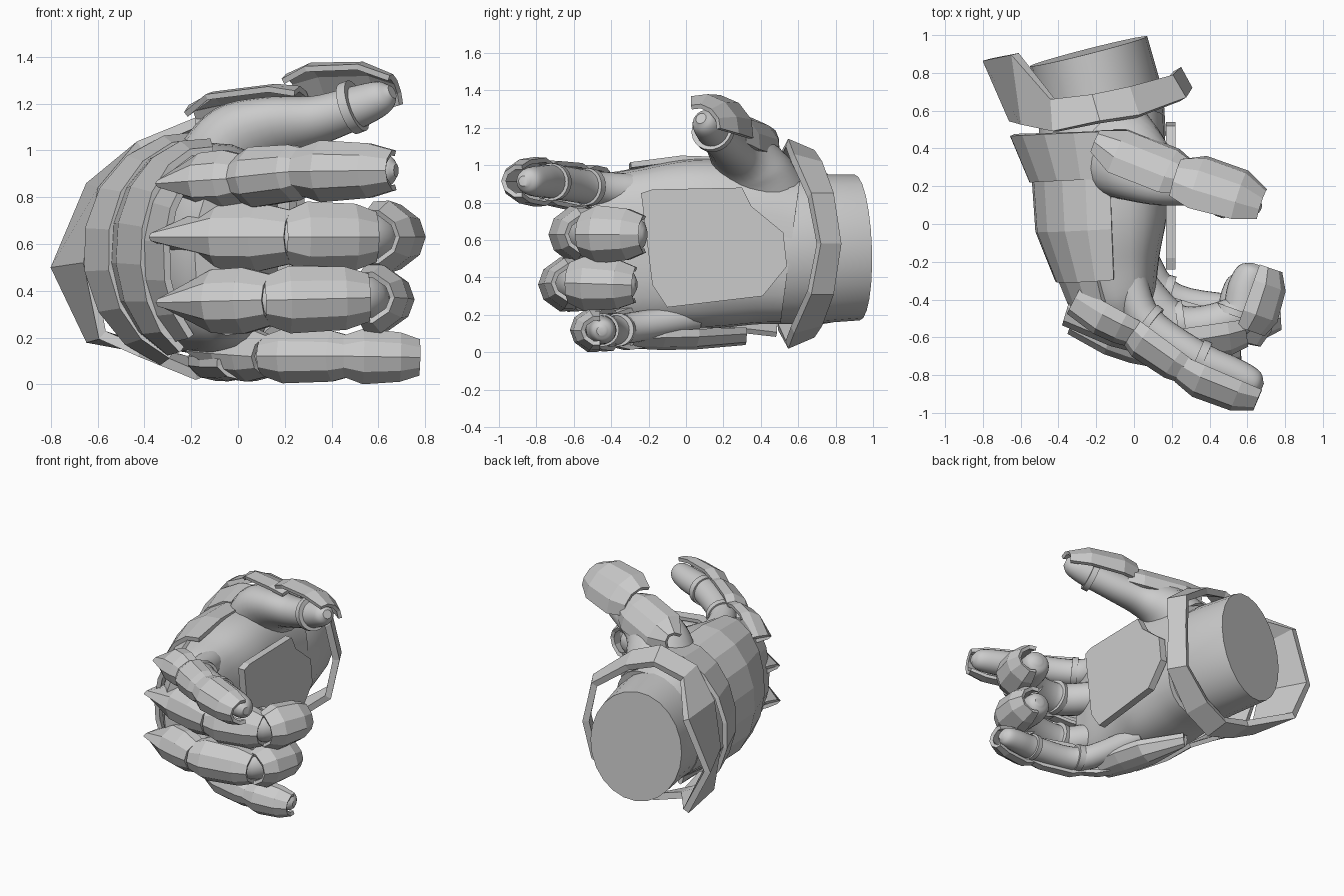
import bpy
import bmesh
import math
from mathutils import Vector

cube = bpy.data.objects.get("Cube")
if cube:
    bpy.data.objects.remove(cube, do_unlink=True)


def finish(name, bm, thickness=0.0, smooth=False):
    bmesh.ops.recalc_face_normals(bm, faces=bm.faces)
    mesh = bpy.data.meshes.new(name)
    bm.to_mesh(mesh)
    bm.free()
    obj = bpy.data.objects.new(name, mesh)
    bpy.context.collection.objects.link(obj)
    if thickness:
        mod = obj.modifiers.new("Thickness", "SOLIDIFY")
        mod.thickness = thickness
        mod.offset = 0
    if smooth:
        bpy.ops.object.select_all(action="DESELECT")
        obj.select_set(True)
        bpy.context.view_layer.objects.active = obj
        bpy.ops.object.shade_smooth_by_angle(angle=math.radians(40))


def arc(start, end, count):
    angles = [math.radians(start + (end - start) * i / count) for i in range(count + 1)]
    return [(math.cos(a), math.sin(a)) for a in angles]


def refine(stations, steps=5):
    """Catmull-Rom interpolation of stations."""
    rows = [Vector(s) for s in stations]
    rows = [rows[0] * 2 - rows[1]] + rows + [rows[-1] * 2 - rows[-2]]
    out = []
    for a, b, c, d in zip(rows, rows[1:], rows[2:], rows[3:]):
        for i in range(steps):
            t = i / steps
            out.append(0.5 * (2 * b + (c - a) * t + (2 * a - 5 * b + 4 * c - d) * t * t
                              + (3 * b - a - 3 * c + d) * t ** 3))
    return out + [rows[-2]]


def loft(name, stations, profile, side=(0, 0, 1), closed=False, thickness=0.0, smooth=False):
    """Sweep a profile; each station is x, y, z, outward size, sideways size."""
    bm = bmesh.new()
    centres = [Vector(s[:3]) for s in stations]
    rings = []
    for i, (c, s) in enumerate(zip(centres, stations)):
        t = (centres[min(i + 1, len(centres) - 1)] - centres[max(i - 1, 0)]).normalized()
        w = Vector(side)
        w = (w - t * w.dot(t)).normalized()
        o = t.cross(w)
        rings.append([bm.verts.new(c + o * s[3] * p + w * s[4] * q) for p, q in profile])
    n = len(profile)
    for a, b in zip(rings, rings[1:]):
        for j in range(n if closed else n - 1):
            k = (j + 1) % n
            bm.faces.new((a[j], a[k], b[k], b[j]))
    if closed:
        bm.faces.new(rings[0])
        bm.faces.new(rings[-1])
    finish(name, bm, thickness, smooth)


def boxy(value):
    return math.copysign(abs(value) ** .68, value)


ROUND = arc(0, 360, 24)[:-1]
INNER = [(p - .25, q) for p, q in ROUND]
PALM = [(p, q) if p > .01 else (boxy(p), boxy(q)) for p, q in ROUND]
ARCH = [(0, -.97), (.38, -1), (.85, -.55), (1, 0), (.85, .55), (.38, 1), (0, .97)]
SHALLOW = [(.45, -1), (.85, -.6), (1, 0), (.85, .6), (.45, 1)]

# Wrist stub and palm body
loft("wrist", [(-.24, .915, .56, .32, .39), (-.17, .64, .55, .33, .40), (-.16, .45, .55, .33, .40)],
     ROUND, closed=True, smooth=True)
palm = [(-.17, .56, .55, .33, .40), (-.17, .32, .58, .34, .44), (-.16, .05, .58, .34, .455),
        (-.13, -.2, .56, .27, .43), (-.09, -.4, .55, .21, .40), (-.05, -.54, .55, .14, .34)]
loft("palm", refine(palm), PALM, closed=True, smooth=True)

# Overlapping panels on the back of the hand
loft("rear_hand_panel", [(-.18, .49, .57, .47, .50), (-.17, .24, .57, .375, .47)],
     arc(-72, 94, 8), thickness=.03)
loft("main_hand_panel", [(-.17, .27, .57, .36, .46), (-.16, -.02, .57, .35, .47),
                         (-.14, -.28, .56, .265, .445)], arc(-68, 97, 8), thickness=.03)
loft("knuckle_panel", [(-.13, -.22, .56, .275, .43), (-.09, -.46, .55, .22, .40)],
     arc(-60, 75, 6), thickness=.03)

# Flat palm plate
outline = [(-.24, .85), (-.18, .87), (.3, .88), (.35, .78), (.52, .64),
           (.54, .46), (.41, .3), (-.1, .24), (-.18, .36)]
bm = bmesh.new()
face = bm.faces.new([bm.verts.new((.17, y, z)) for y, z in outline])
top = bmesh.ops.extrude_face_region(bm, geom=[face])
bmesh.ops.translate(bm, vec=(.05, 0, 0), verts=[v for v in top["geom"] if isinstance(v, bmesh.types.BMVert)])
finish("palm_plate", bm)

# Flared cuff band: front and rear edge of the upper half, the lower half flares lower
upper = [((.29, .71, .58), (.23, .82, .58)), ((.26, .66, .84), (.19, .78, .84)),
         ((.02, .57, 1.04), (-.03, .72, 1.0)), ((-.18, .54, 1.12), (-.22, .68, 1.06)),
         ((-.42, .49, 1.02), (-.43, .66, 1.0)), ((-.58, .53, .83), (-.63, .9, .85)),
         ((-.64, .55, .52), (-.78, .87, .5))]
lower = [tuple((x, y, (1.04 if x < -.55 else 1.16) - z) for x, y, z in pair)
         for pair in upper[-2:0:-1]]
bm = bmesh.new()
edges = [[bm.verts.new(p) for p in pair] for pair in upper + lower]
for a, b in zip(edges, edges[1:] + edges[:1]):
    bm.faces.new((a[0], a[1], b[1], b[0]))
finish("cuff_band", bm, thickness=.045)


def along(a, b, f):
    return Vector(a).lerp(Vector(b), f)


def armour(name, a, b, rows, height, width, side=(0, 0, 1), profile=ARCH):
    """Faceted plate over a segment; rows give position, height and width factors."""
    stations = [(*along(a, b, f), height * h, width * w) for f, h, w in rows]
    loft(name, stations, profile, side, thickness=.025)


def band(name, a, b, f, radius, profile, side=(0, 0, 1)):
    stations = [(*along(a, b, f + d), radius, radius) for d in (-.06, .06)]
    loft(name, stations, profile, side, closed=True, smooth=True)


SPIKE = [(-.1, .9, .1), (.42, 1.06, .95), (.75, 1, 1), (1.04, .85, .75)]
MIDDLE = [(-.07, .85, .7), (.2, 1.06, 1.02), (.8, .98, .95), (1.06, .8, .7)]
TIP = [(-.1, .85, .75), (.2, 1.08, 1.05), (.75, 1, .92), (1.04, .7, .65)]

# Four fingers: joint positions, plate height and width
fingers = {
    "index": ([(-.25, -.36, .86), (.04, -.52, .88), (.31, -.72, .91), (.66, -.87, .915)], .155, .115),
    "middle": ([(-.28, -.4, .63), (.22, -.56, .63), (.56, -.51, .63), (.66, -.23, .63)], .165, .137),
    "ring": ([(-.25, -.45, .35), (.14, -.61, .36), (.53, -.58, .37), (.6, -.28, .36)], .165, .13),
    "little": ([(-.1, -.08, .14), (.14, -.37, .12), (.48, -.47, .12), (.76, -.46, .115)], .13, .102),
}
for label, (joints, height, width) in fingers.items():
    r = width * .79
    root = (-.06, joints[0][1] + .12, joints[0][2] + (.05 if label == "little" else 0))
    core = [(*root, r, r)] + [(*j, r, r) for j in joints[1:3]]
    core += [(*along(joints[2], joints[3], f), r * s, r * s)
             for f, s in ((.6, .92), (.92, .75), (1.04, .3))]
    loft(label + "_finger_core", refine(core), INNER, closed=True, smooth=True)
    for part, rows, a, b in zip(("knuckle", "middle", "tip"), (SPIKE, MIDDLE, TIP),
                                joints, joints[1:]):
        armour(f"{label}_{part}_plate", a, b, rows, height, width)
        if part != "knuckle":
            band(f"{label}_{part}_joint_band", a, b, .1, r * 1.1, INNER)

# Spiked guard below the little finger side
armour("outer_edge_guard", (-.16, .26, .13), (0, -.28, .11), SPIKE, .09, .12, side=(-1, 0, 0))

# Thumb core, joint band and two shallow top plates
thumb = [(-.1, .4, .88, .2, .25), (0, .32, 1.02, .17, .22), (.14, .25, 1.09, .125, .17),
         (.34, .2, 1.13, .1, .115), (.52, .14, 1.19, .09, .09), (.62, .1, 1.23, .07, .07),
         (.66, .08, 1.25, .03, .03)]
tilt = (0, .8, -.6)
loft("thumb_core", refine(thumb), ROUND, tilt, closed=True, smooth=True)
band("thumb_joint_band", (.34, .2, 1.13), (.64, .09, 1.24), .5, .115, ROUND, tilt)
armour("thumb_base_plate", (-.21, .39, 1.07), (.27, .2, 1.13),
       [(0, .9, .4), (.25, 1, 1), (.8, 1, 1), (1, .95, .7)], .15, .15, tilt, SHALLOW)
armour("thumb_tip_plate", (.22, .2, 1.17), (.66, .08, 1.22),
       [(0, .95, .75), (.25, 1.1, 1.08), (.75, .95, 1), (1.02, .55, .6)], .16, .16, tilt, SHALLOW)
